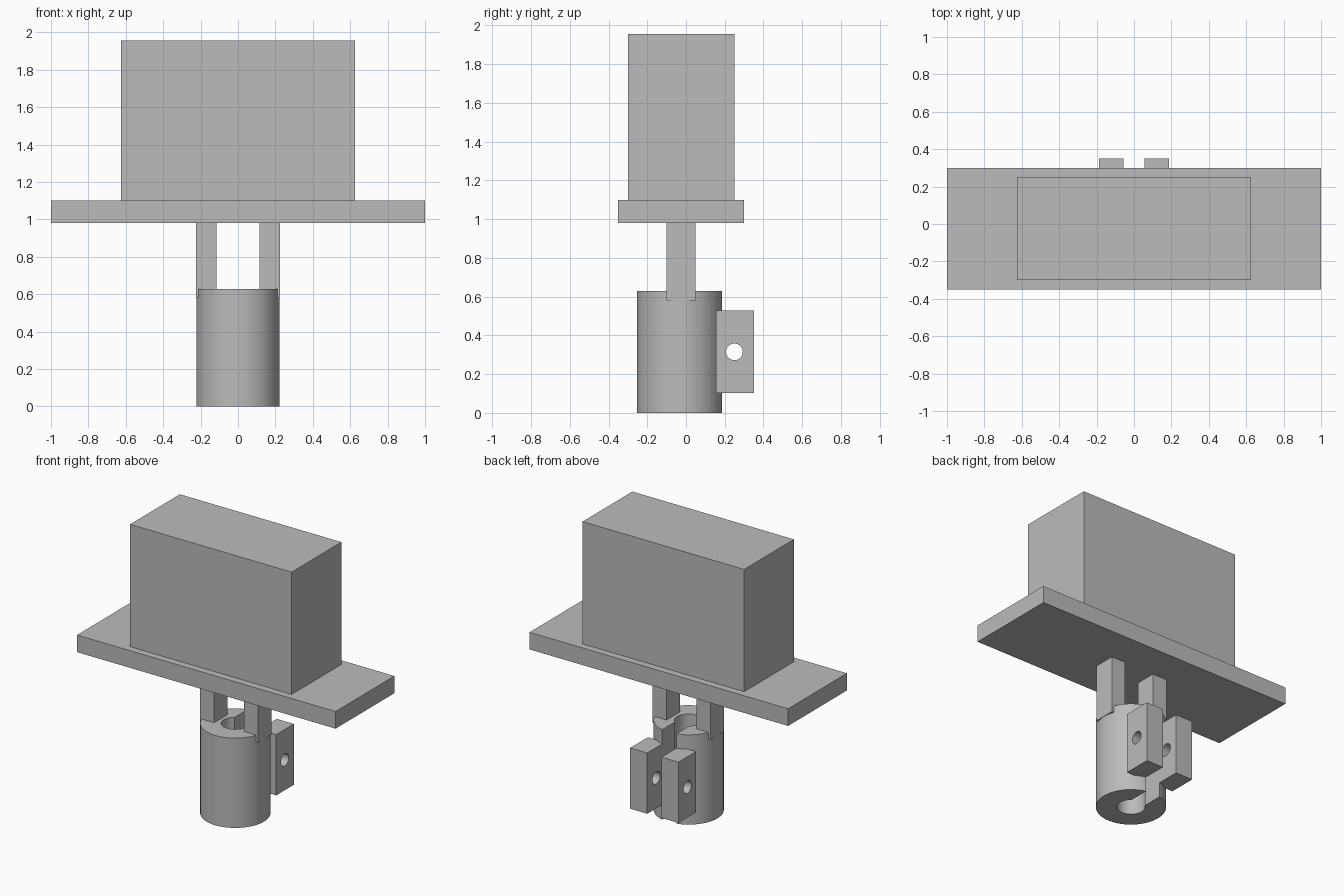
import bpy, bmesh, math
from mathutils import Matrix, Vector

cube = bpy.data.objects.get("Cube")
if cube:
    bpy.data.objects.remove(cube, do_unlink=True)

grey = bpy.data.materials.new("plain grey")
grey.use_nodes = True
colour = (0.5, 0.5, 0.5, 1)
grey.diffuse_color = colour
grey.node_tree.nodes["Principled BSDF"].inputs["Base Color"].default_value = colour


def finish(name, bm):
    bmesh.ops.recalc_face_normals(bm, faces=bm.faces)
    mesh = bpy.data.meshes.new(name)
    bm.to_mesh(mesh)
    bm.free()
    mesh.materials.append(grey)
    obj = bpy.data.objects.new(name, mesh)
    bpy.context.collection.objects.link(obj)
    return obj


def box(name, low, high):
    low, high = Vector(low), Vector(high)
    bm = bmesh.new()
    bmesh.ops.create_cube(bm, size=1)
    bmesh.ops.scale(bm, vec=high - low, verts=bm.verts)
    bmesh.ops.translate(bm, vec=(low + high) / 2, verts=bm.verts)
    return finish(name, bm)


def smooth(obj):
    bpy.ops.object.select_all(action='DESELECT')
    obj.select_set(True)
    bpy.context.view_layer.objects.active = obj
    bpy.ops.object.shade_smooth_by_angle(angle=math.radians(30))


# Housing and mounting plate
box("housing", (-0.625, -0.3, 1.1), (0.625, 0.25, 1.955))
box("mounting_plate", (-1, -0.35, 0.98), (1, 0.3, 1.1))

# Split clamp sleeve: a C-shaped outline, open at the back, extruded upwards
axis_y, outer, bore, half_slot, height = -0.03, 0.2225, 0.09, 0.055, 0.628


def arc(radius, steps):
    gap = math.asin(half_slot / radius)
    for i in range(steps + 1):
        a = math.pi / 2 + gap + (2 * math.pi - 2 * gap) * i / steps
        yield radius * math.cos(a), axis_y + radius * math.sin(a), 0


bm = bmesh.new()
outline = list(arc(outer, 72)) + list(arc(bore, 48))[::-1]
face = bm.faces.new([bm.verts.new(p) for p in outline])
walls = bmesh.ops.extrude_face_region(bm, geom=[face])
top = [v for v in walls["geom"] if isinstance(v, bmesh.types.BMVert)]
bmesh.ops.translate(bm, vec=(0, 0, height), verts=top)
smooth(finish("clamp_sleeve", bm))

# Cutter for the bolt holes
bm = bmesh.new()
bmesh.ops.create_cone(bm, cap_ends=True, segments=40, radius1=0.043,
                      radius2=0.043, depth=1,
                      matrix=Matrix.Translation((0, 0.25, 0.315))
                      @ Matrix.Rotation(math.pi / 2, 4, 'Y'))
cutter = finish("bolt_hole_cutter", bm)
cutter.hide_render = True

# Posts and drilled clamp ears on each side
for side, sign in (("left", 1), ("right", -1)):
    xs = sorted((sign * 0.115, sign * 0.225))
    box(side + "_post", (xs[0], -0.1, 0.58), (xs[1], 0.05, 0.98))

    xs = sorted((sign * half_slot, sign * 0.187))
    ear = box(side + "_clamp_ear", (xs[0], 0.155, 0.103), (xs[1], 0.35, 0.528))
    hole = ear.modifiers.new("bolt hole", 'BOOLEAN')
    hole.operation = 'DIFFERENCE'
    hole.solver = 'EXACT'
    hole.object = cutter
    bpy.context.view_layer.objects.active = ear
    bpy.ops.object.modifier_apply(modifier=hole.name)
    smooth(ear)

bpy.data.objects.remove(cutter, do_unlink=True)
